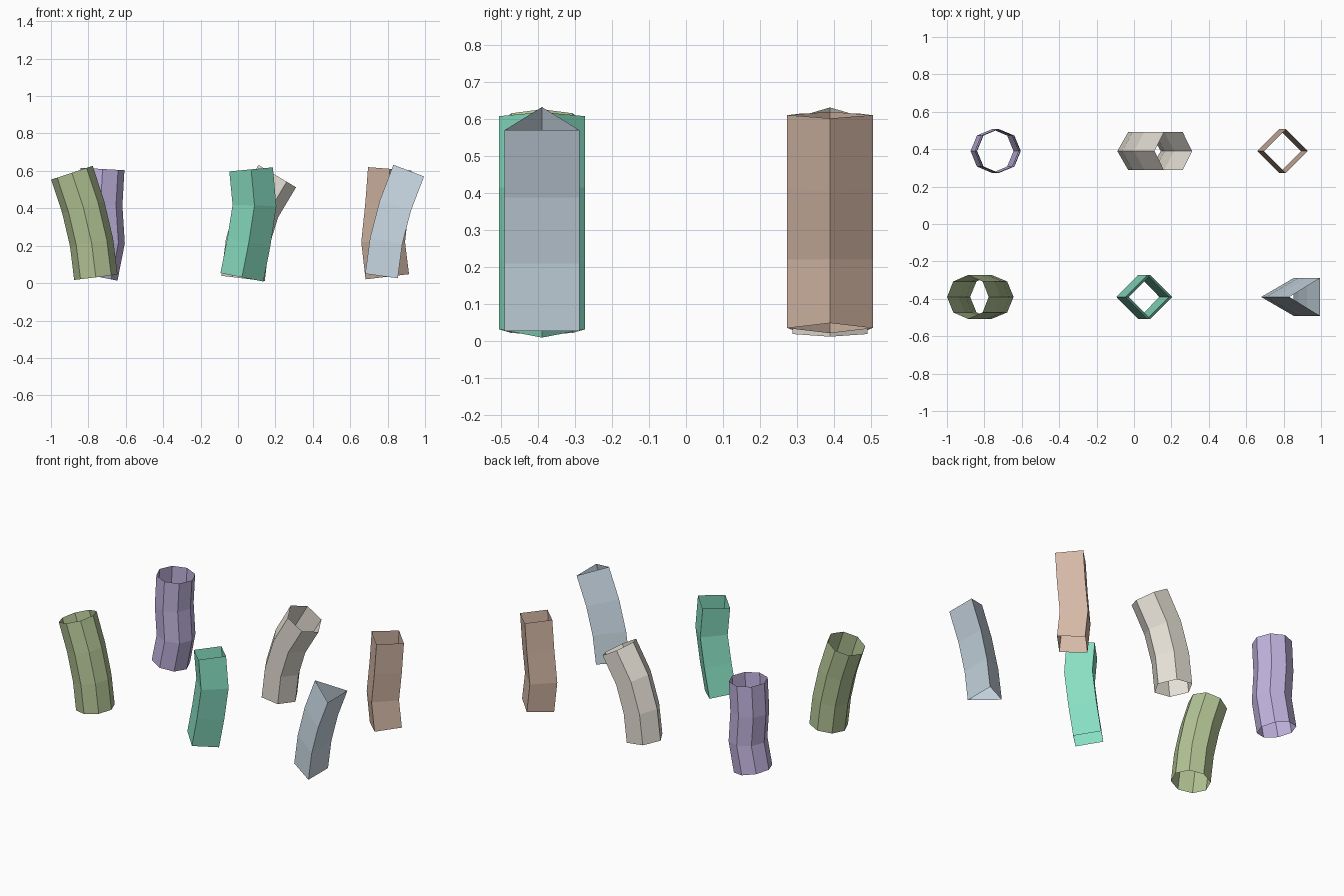
import bpy, bmesh, math
from mathutils import Vector

if "Cube" in bpy.data.objects:
    bpy.data.objects.remove(bpy.data.objects["Cube"])

RADIUS = 0.117


def bent_tube(name, sides, y, path, color, turn=0.0):
    """Open-ended polygon tube swept along a path of (x, z) points."""
    pts = [Vector((x, y, z)) for x, z in path]
    bm = bmesh.new()
    rings = []
    for i, p in enumerate(pts):
        # ring lies square to the average of its neighbouring segments
        t = Vector((0, 0, 0))
        if i > 0:
            t += (p - pts[i - 1]).normalized()
        if i < len(pts) - 1:
            t += (pts[i + 1] - p).normalized()
        t.normalize()
        side = Vector((t.z, 0, -t.x))
        depth = Vector((0, 1, 0))
        ring = []
        for k in range(sides):
            a = turn + 2 * math.pi * k / sides
            ring.append(bm.verts.new(
                p + RADIUS * (math.cos(a) * side + math.sin(a) * depth)))
        rings.append(ring)
    for low, high in zip(rings, rings[1:]):
        for k in range(sides):
            n = (k + 1) % sides
            bm.faces.new((low[k], low[n], high[n], high[k]))
    mesh = bpy.data.meshes.new(name)
    bm.to_mesh(mesh)
    bm.free()
    mat = bpy.data.materials.new(name + "_color")
    mat.diffuse_color = (*color, 1)
    mat.use_nodes = True
    mat.node_tree.nodes["Principled BSDF"].inputs["Base Color"].default_value = mat.diffuse_color
    mesh.materials.append(mat)
    obj = bpy.data.objects.new(name, mesh)
    bpy.context.collection.objects.link(obj)
    return obj


FRONT, BACK = -0.39, 0.39

# front row
bent_tube("olive_octagon_tube", 8, FRONT,
          [(-0.76, 0.031), (-0.783, 0.217), (-0.827, 0.405), (-0.888, 0.59)],
          (0.45, 0.55, 0.30))
bent_tube("green_square_tube", 4, FRONT,
          [(0.021, 0.031), (0.058, 0.219), (0.088, 0.415), (0.07, 0.608)],
          (0.25, 0.74, 0.55))
bent_tube("blue_triangle_tube", 3, FRONT,
          [(0.796, 0.034), (0.821, 0.22), (0.869, 0.405), (0.94, 0.591)],
          (0.58, 0.68, 0.76), math.pi)

# back row
bent_tube("purple_octagon_tube", 8, BACK,
          [(-0.759, 0.036), (-0.722, 0.22), (-0.735, 0.415), (-0.724, 0.61)],
          (0.53, 0.45, 0.73))
bent_tube("beige_hexagon_tube", 6, BACK,
          [(0.027, 0.025), (0.05, 0.215), (0.108, 0.40), (0.21, 0.572)],
          (0.80, 0.76, 0.68))
bent_tube("brown_square_tube", 4, BACK,
          [(0.798, 0.034), (0.776, 0.22), (0.797, 0.415), (0.812, 0.611)],
          (0.66, 0.48, 0.38))
